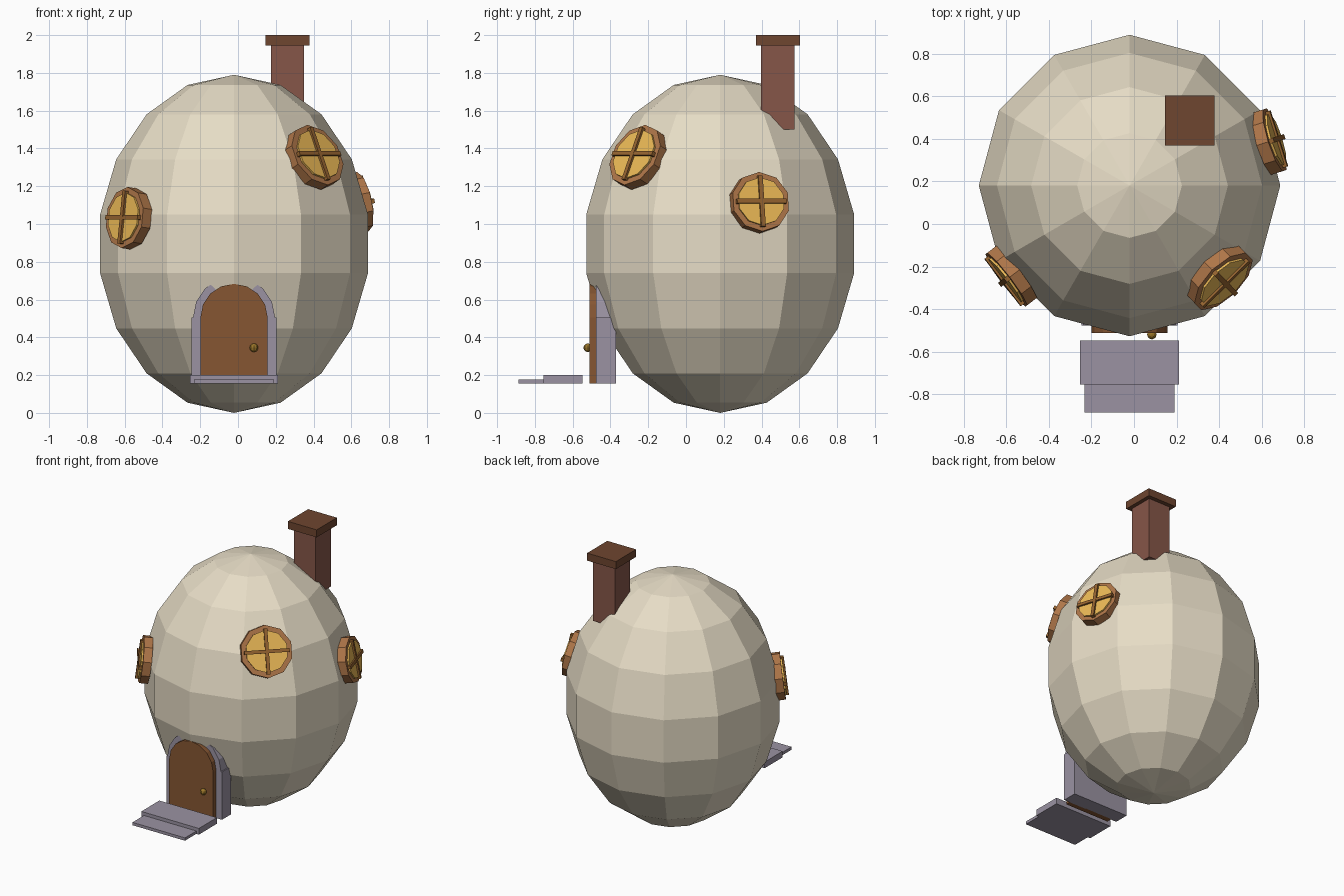
import bpy, bmesh, math
from mathutils import Matrix, Vector

if "Cube" in bpy.data.objects:
    bpy.data.objects.remove(bpy.data.objects["Cube"])

CX, CY, CZ = -0.021, 0.181, 0.895     # egg centre
RX, RZ = 0.72, 0.895                  # egg radii


def material(name, rgb):
    m = bpy.data.materials.new(name)
    m.diffuse_color = (*[c ** 2.2 for c in rgb], 1)
    m.use_nodes = True
    m.node_tree.nodes["Principled BSDF"].inputs["Base Color"].default_value = m.diffuse_color
    return m


PLASTER = material("plaster", (0.90, 0.86, 0.77))
STONE = material("stone", (0.60, 0.57, 0.63))
DOOR = material("door_wood", (0.52, 0.34, 0.21))
FRAME = material("frame_wood", (0.68, 0.46, 0.29))
BAR = material("bar_wood", (0.58, 0.39, 0.20))
GLASS = material("glowing_glass", (0.92, 0.72, 0.34))
BRICK = material("brick", (0.52, 0.34, 0.29))
CAP = material("cap_brick", (0.43, 0.28, 0.20))
BRASS = material("brass", (0.60, 0.46, 0.18))


def finish(name, bm, mat, matrix=None):
    me = bpy.data.meshes.new(name)
    bmesh.ops.recalc_face_normals(bm, faces=bm.faces)
    bm.to_mesh(me)
    bm.free()
    me.materials.append(mat)
    ob = bpy.data.objects.new(name, me)
    if matrix:
        ob.matrix_world = matrix
    bpy.context.collection.objects.link(ob)
    return ob


def box(name, x, y, z, mat, matrix=None):
    """Box from (min, max) pairs on each axis."""
    bm = bmesh.new()
    size = Vector((x[1] - x[0], y[1] - y[0], z[1] - z[0]))
    mid = Vector((x[0] + x[1], y[0] + y[1], z[0] + z[1])) / 2
    bmesh.ops.create_cube(bm, size=1, matrix=Matrix.Translation(mid) @ Matrix.Diagonal((*size, 1)))
    return finish(name, bm, mat, matrix)


def disc(name, r, sides, z, mat, matrix):
    """Polygonal drum about local z, first corner on local +y."""
    bm = bmesh.new()
    vs = [bm.verts.new((-r * math.sin(2 * math.pi * i / sides),
                        r * math.cos(2 * math.pi * i / sides), z[0])) for i in range(sides)]
    f = bm.faces.new(vs)
    top = bmesh.ops.extrude_face_region(bm, geom=[f], use_keep_orig=True)["geom"]
    bmesh.ops.translate(bm, vec=(0, 0, z[1] - z[0]),
                        verts=[v for v in top if isinstance(v, bmesh.types.BMVert)])
    return finish(name, bm, mat, matrix)


def arch_slab(name, hw, r, y, z0, spring, mat):
    """Upright slab with a half-round top, extruded front to back."""
    pts = [(-hw, z0), (hw, z0), (hw, spring)]
    pts += [(r * math.cos(a), spring + r * math.sin(a))
            for a in (math.pi * i / 8 for i in range(9))]
    pts.append((-hw, spring))
    bm = bmesh.new()
    f = bm.faces.new([bm.verts.new((CX + px, y[0], pz)) for px, pz in pts])
    new = bmesh.ops.extrude_face_region(bm, geom=[f], use_keep_orig=True)["geom"]
    bmesh.ops.translate(bm, vec=(0, y[1] - y[0], 0),
                        verts=[v for v in new if isinstance(v, bmesh.types.BMVert)])
    bmesh.ops.remove_doubles(bm, verts=bm.verts, dist=1e-5)
    return finish(name, bm, mat)


def window(name, azimuth, z, r):
    """Round window lying on the egg surface, facing along its normal."""
    t = (z - CZ) / RZ
    c = math.sqrt(1 - t * t)
    a = math.radians(azimuth)
    pos = Vector((CX + RX * c * math.cos(a), CY + RX * c * math.sin(a), z))
    n = Vector((c / RX * math.cos(a), c / RX * math.sin(a), t / RZ)).normalized()
    side = Vector((0, 0, 1)).cross(n).normalized()
    up = n.cross(side)
    m = Matrix((side, up, n)).transposed().to_4x4()
    m.translation = pos
    disc(name + "_frame", r, 10, (-0.04, 0.018), FRAME, m)
    disc(name + "_glass", r * 0.81, 10, (-0.02, 0.029), GLASS, m)
    w, l = 0.012, r * 0.86
    box(name + "_bar_upright", (-w, w), (-l, l), (0.0, 0.041), BAR, m)
    box(name + "_bar_level", (-l, l), (-w, w), (0.0, 0.040), BAR, m)


# egg-shaped house body
bm = bmesh.new()
bmesh.ops.create_uvsphere(bm, u_segments=12, v_segments=9, radius=1)
bmesh.ops.scale(bm, vec=(RX, RX, RZ), verts=bm.verts)
bmesh.ops.translate(bm, vec=(CX, CY, CZ), verts=bm.verts)
finish("house_body", bm, PLASTER)

# doorway, door and knob
arch_slab("door_surround", 0.225, 0.217, (-0.477, -0.37), 0.155, 0.505, STONE)
arch_slab("door", 0.178, 0.178, (-0.512, -0.472), 0.155, 0.505, DOOR)
bm = bmesh.new()
bmesh.ops.create_uvsphere(bm, u_segments=8, v_segments=6, radius=0.023,
                          matrix=Matrix.Translation((0.084, -0.52, 0.345)))
finish("door_knob", bm, BRASS)

# front steps
box("upper_step", (CX - 0.233, CX + 0.233), (-0.755, -0.547), (0.155, 0.2), STONE)
box("lower_step", (CX - 0.2125, CX + 0.2125), (-0.887, -0.755), (0.155, 0.176), STONE)

# windows
window("front_window", -45.6, 1.358, 0.177)
window("right_window", 17.5, 1.115, 0.16)
window("left_window", 217.4, 1.032, 0.163)

# chimney
box("chimney", (0.174, 0.35), (0.397, 0.574), (1.5, 1.95), BRICK)
box("chimney_cap", (0.145, 0.378), (0.37, 0.604), (1.945, 2.0), CAP)
